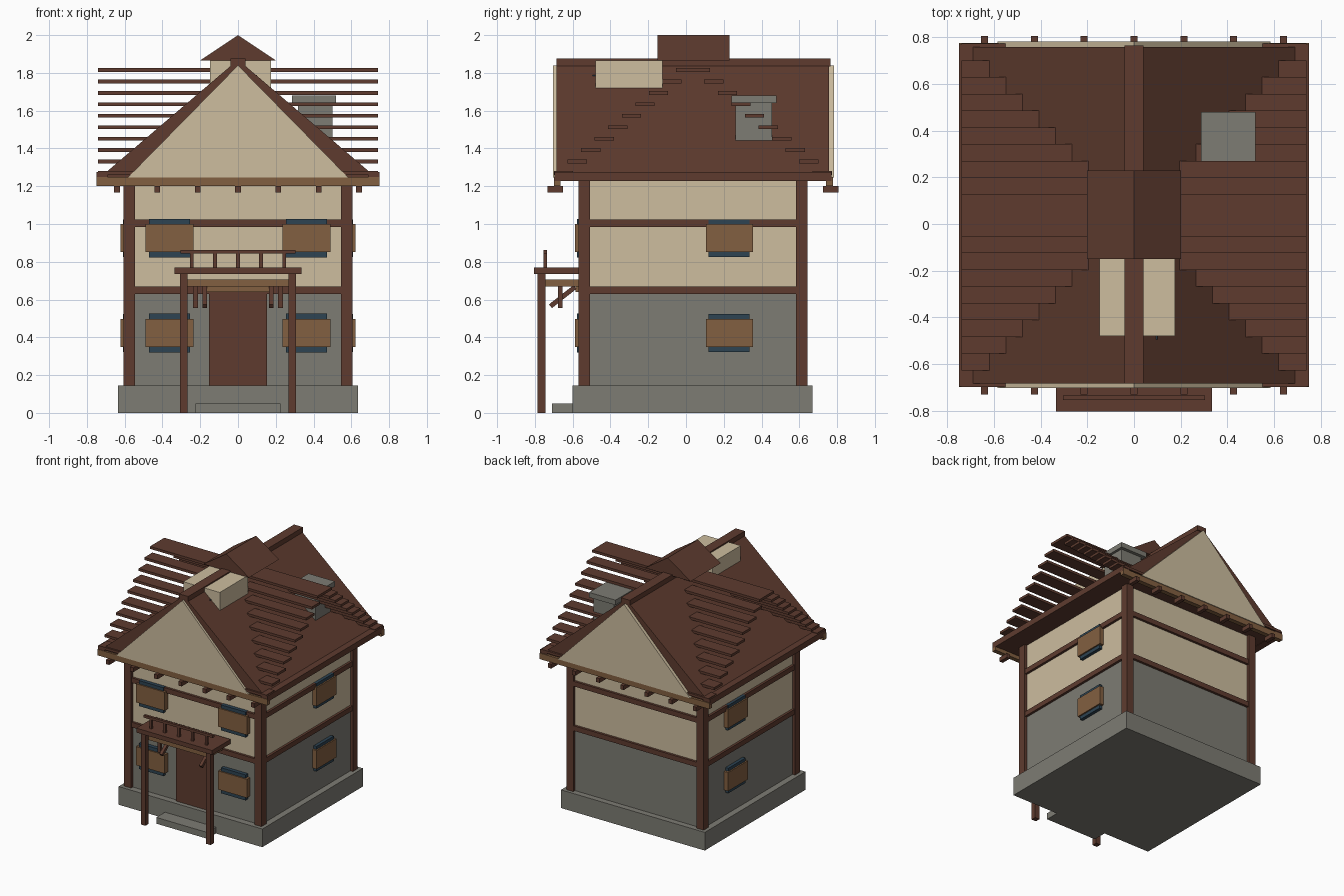
import bpy, bmesh, math
from mathutils import Matrix, Vector

if "Cube" in bpy.data.objects:
    bpy.data.objects.remove(bpy.data.objects["Cube"])


def mat(name, rgb):
    m = bpy.data.materials.new(name)
    m.diffuse_color = (*rgb, 1)
    m.use_nodes = True
    m.node_tree.nodes["Principled BSDF"].inputs["Base Color"].default_value = m.diffuse_color
    return m


TIMBER = mat("dark_timber", (0.112, 0.044, 0.028))
PLASTER = mat("cream_plaster", (0.61, 0.51, 0.345))
STONE = mat("grey_stone", (0.205, 0.2, 0.172))
WOOD = mat("light_wood", (0.225, 0.115, 0.052))
GLASS = mat("blue_glass", (0.026, 0.056, 0.085))
CY = 0.037  # middle of the house in y


def finish(name, bm, material):
    bmesh.ops.recalc_face_normals(bm, faces=bm.faces)
    me = bpy.data.meshes.new(name)
    bm.to_mesh(me)
    bm.free()
    me.materials.append(material)
    ob = bpy.data.objects.new(name, me)
    bpy.context.collection.objects.link(ob)
    return ob


def boxes(name, material, items):
    """One object from boxes given as (x0, x1, y0, y1, z0, z1[, x rotation])."""
    bm = bmesh.new()
    for b in items:
        x0, x1, y0, y1, z0, z1 = b[:6]
        rot = Matrix.Rotation(b[6] if len(b) > 6 else 0, 4, 'X')
        mid = Vector(((x0 + x1) / 2, (y0 + y1) / 2, (z0 + z1) / 2))
        size = Matrix.Diagonal((x1 - x0, y1 - y0, z1 - z0, 1))
        bmesh.ops.create_cube(bm, size=1, matrix=Matrix.Translation(mid) @ rot @ size)
    return finish(name, bm, material)


def gable(name, material, half, z0, z1, y0, y1):
    """Triangular prism with its ridge along y."""
    bm = bmesh.new()
    face = bm.faces.new([bm.verts.new(p) for p in
                         ((-half, y0, z0), (half, y0, z0), (0, y0, z1))])
    ext = bmesh.ops.extrude_face_region(bm, geom=[face])
    moved = [v for v in ext["geom"] if isinstance(v, bmesh.types.BMVert)]
    bmesh.ops.translate(bm, verts=moved, vec=(0, y1 - y0, 0))
    if len(bm.faces) == 4:
        bm.faces.new([v for v in bm.verts if v not in moved])
    return finish(name, bm, material)


# Base, walls, step
H = 0.585
boxes("foundation", STONE, [(-0.635, 0.635, -0.6, 0.67, 0, 0.145)])
boxes("front_step", STONE, [(-0.225, 0.225, -0.71, -0.59, 0, 0.05)])
boxes("ground_floor_wall", STONE, [(-H, H, CY - H, CY + H, 0.14, 0.65)])
boxes("upper_floor_wall", PLASTER, [(-H, H, CY - H, CY + H, 0.65, 1.24)])

# Timber frame: corner posts and two belts of beams
P = 0.607
boxes("corner_posts", TIMBER, [
    (min(sx * P, sx * 0.545), max(sx * P, sx * 0.545),
     CY + min(sy * P, sy * 0.545), CY + max(sy * P, sy * 0.545), 0.145, 1.235)
    for sx in (-1, 1) for sy in (-1, 1)])
belts = []
for z0, z1 in ((0.63, 0.67), (0.985, 1.025)):
    for s in (-1, 1):
        a, b = sorted((s * 0.57, s * 0.604))
        belts += [(-0.56, 0.56, CY + a, CY + b, z0, z1),
                  (a, b, CY - 0.56, CY + 0.56, z0, z1)]
boxes("belt_beams", TIMBER, belts)

# Windows: blue pane behind a wooden shutter panel, front and both sides
panes, panels = [], []
for z in (0.423, 0.925):
    for s in (-1, 1):
        cx = s * 0.363
        panes.append((cx - 0.108, cx + 0.108, -0.578, -0.54, z - 0.102, z + 0.102))
        panels.append((cx - 0.127, cx + 0.127, -0.588, -0.54, z - 0.073, z + 0.075))
        a, b = sorted((s * 0.57, s * 0.61))
        panes.append((a, b, 0.12, 0.337, z - 0.1, z + 0.1))
        a, b = sorted((s * 0.57, s * 0.621))
        panels.append((a, b, 0.105, 0.355, z - 0.073, z + 0.075))
boxes("window_panes", GLASS, panes)
boxes("window_panels", WOOD, panels)

# Door and lintel
boxes("front_door", TIMBER, [(-0.153, 0.153, -0.565, -0.54, 0.145, 0.64)])
boxes("door_lintel", WOOD, [(-0.17, 0.17, -0.585, -0.54, 0.64, 0.67)])

# Porch with small balcony rail
boxes("porch_posts", TIMBER, [(s * 0.288 - 0.02, s * 0.288 + 0.02, -0.785, -0.745, 0, 0.735)
                              for s in (-1, 1)])
boxes("porch_deck", TIMBER, [(-0.335, 0.335, -0.805, -0.57, 0.735, 0.77)])
boxes("porch_under_beam", WOOD, [(-0.268, 0.268, -0.745, -0.57, 0.67, 0.705)])
boxes("balcony_rail", TIMBER, [(-0.305, 0.305, -0.755, -0.735, 0.843, 0.863)])
boxes("balcony_balusters", TIMBER, [(x - 0.01, x + 0.01, -0.755, -0.735, 0.77, 0.845)
                                    for x in (-0.245, -0.122, 0, 0.122, 0.245)])
brackets = []
for s in (-1, 1):
    brackets += [(s * 0.225 - 0.013, s * 0.225 + 0.013, -0.677, -0.655, 0.555, 0.675),
                 (s * 0.175 - 0.012, s * 0.175 + 0.012, -0.735, -0.57, 0.603, 0.628,
                  math.radians(38))]
boxes("porch_brackets", TIMBER, brackets)

# Main roof, gable ends, ridge and eaves
gable("main_roof", TIMBER, 0.75, 1.23, 1.87, -0.685, 0.758)
gable("front_gable", PLASTER, 0.585, 1.245, 1.84, -0.703, -0.68)
gable("back_gable", PLASTER, 0.585, 1.245, 1.84, 0.75, 0.783)
boxes("ridge_beam", TIMBER, [(-0.04, 0.04, -0.685, 0.765, 1.835, 1.875)])
boxes("eave_fascias", TIMBER, [(min(s * 0.75, s * 0.69), max(s * 0.75, s * 0.69),
                                -0.697, 0.77, 1.228, 1.275) for s in (-1, 1)])
boxes("gable_tie_beams", WOOD, [(-0.75, 0.75, -0.7, -0.665, 1.2, 1.248),
                                (-0.75, 0.75, 0.74, 0.777, 1.2, 1.248)])
boxes("joist_ends", TIMBER, [(x * 0.2135 - 0.015, x * 0.2135 + 0.015, y, y + 0.082, 1.168, 1.202)
                             for x in range(-3, 4) for y in (-0.732, 0.725)])

# Roof boards stepping up towards the middle and passing through the roof
boards = []
for i in range(10):
    z = 1.27 + 0.0606 * i
    for s in (-1, 1):
        y = CY + s * (0.685 - 0.0718 * i)
        boards.append((-0.74, 0.74, y - 0.051, y + 0.051, z - 0.01, z + 0.01))
boxes("roof_boards", TIMBER, boards)

# Dormer, its window and the small roof on the ridge
boxes("dormer", PLASTER, [(-0.147, 0.175, -0.48, -0.125, 1.62, 1.865)])
boxes("dormer_window", GLASS, [(0.065, 0.1, -0.495, -0.475, 1.765, 1.79)])
gable("dormer_roof", TIMBER, 0.202, 1.865, 2.0, -0.15, 0.23)

# Chimney
boxes("chimney_stack", STONE, [(0.318, 0.5, 0.263, 0.455, 1.44, 1.645)])
boxes("chimney_cap", STONE, [(0.287, 0.52, 0.24, 0.48, 1.64, 1.68)])
